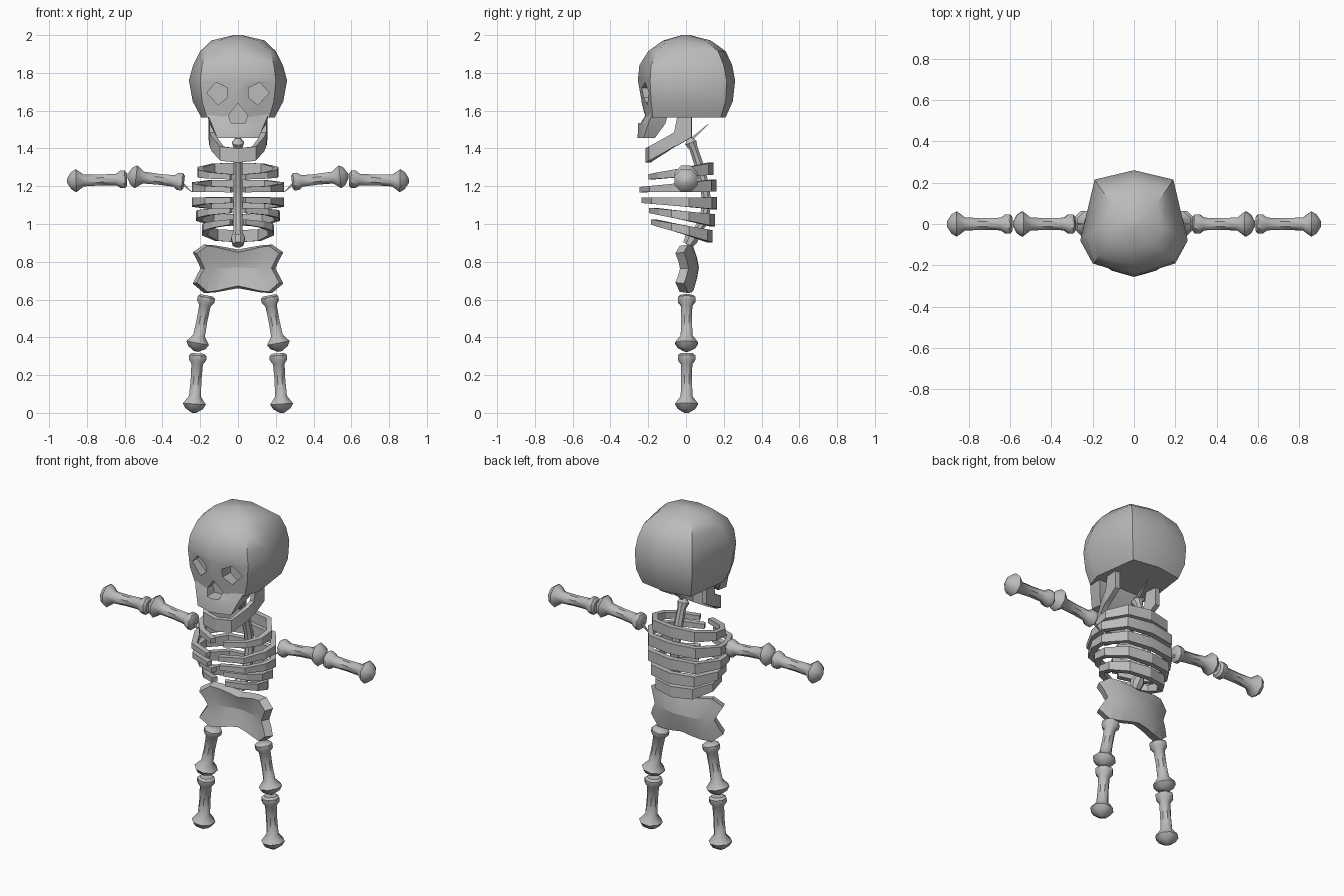
import bpy, bmesh, math
from mathutils import Vector

if "Cube" in bpy.data.objects:
    bpy.data.objects.remove(bpy.data.objects["Cube"])

bone_mat = bpy.data.materials.new("bone_grey")
bone_mat.diffuse_color = (0.5, 0.5, 0.5, 1)
bone_mat.use_nodes = True
bone_mat.node_tree.nodes["Principled BSDF"].inputs["Base Color"].default_value = bone_mat.diffuse_color


def finish(name, bm, angle=40):
    """Clean normals, mark sharp edges and link the part."""
    bmesh.ops.recalc_face_normals(bm, faces=bm.faces)
    for f in bm.faces:
        f.smooth = True
    for e in bm.edges:
        e.smooth = e.calc_face_angle(3) < math.radians(angle)
    me = bpy.data.meshes.new(name)
    bm.to_mesh(me)
    bm.free()
    me.materials.append(bone_mat)
    ob = bpy.data.objects.new(name, me)
    bpy.context.collection.objects.link(ob)
    return ob


def loft(rings):
    """Bridge closed rings of equal length; cap both ends."""
    bm = bmesh.new()
    rows = [[bm.verts.new(p) for p in r] for r in rings]
    n = len(rows[0])
    for a, b in zip(rows, rows[1:]):
        for i in range(n):
            j = (i + 1) % n
            bm.faces.new((a[i], a[j], b[j], b[i]))
    bm.faces.new(rows[0])
    bm.faces.new(rows[-1])
    return bm


def mirror_ring(half, z):
    """Half outline from front to back, mirrored into a full ring."""
    full = half + [(-x, y) for x, y in half[-2:0:-1]]
    return [(x, y, z) for x, y in full]


def sweep(name, pts, radii, ref, sides=8, angle=40):
    pts = [Vector(p) for p in pts]
    rings = []
    for i, p in enumerate(pts):
        t = (pts[min(i + 1, len(pts) - 1)] - pts[max(i - 1, 0)]).normalized()
        u = t.cross(Vector(ref)).normalized()
        v = t.cross(u)
        rings.append([p + radii[i] * (u * math.cos(a) + v * math.sin(a))
                      for a in (2 * math.pi * (k + .5) / sides for k in range(sides))])
    return finish(name, loft(rings), angle)


def limb_bone(name, a, b):
    a, b = Vector(a), Vector(b)
    prof = [(0, .036), (.035, .05), (.11, .05), (.18, .033), (.45, .031),
            (.72, .034), (.85, .066), (.93, .05), (1, .012)]
    return sweep(name, [a.lerp(b, t) for t, _ in prof], [r for _, r in prof], (0, 1, 0))


def band(name, half, thick):
    """Flat strip mirrored over x; half = (x, y, z_low, z_high) from the centre out."""
    path = [(-x, y, lo, hi) for x, y, lo, hi in half[:0:-1]] + half
    rings = []
    for i, (x, y, lo, hi) in enumerate(path):
        p, q = path[max(i - 1, 0)], path[min(i + 1, len(path) - 1)]
        n = Vector((q[1] - p[1], p[0] - q[0], 0)).normalized() * thick / 2
        rings.append([(x + n.x, y + n.y, lo), (x + n.x, y + n.y, hi),
                      (x - n.x, y - n.y, hi), (x - n.x, y - n.y, lo)])
    return finish(name, loft(rings), 20)


def prism(name, outline, y0, y1):
    ob = finish(name, loft([[(x, y, z) for x, z in outline] for y in (y0, y1)]))
    ob.hide_render = True
    return ob


def carve(ob, cutters):
    for c in cutters:
        m = ob.modifiers.new("carve", 'BOOLEAN')
        m.operation, m.solver, m.object = 'DIFFERENCE', 'EXACT', c
    dg = bpy.context.evaluated_depsgraph_get()
    bm = bmesh.new()
    bm.from_mesh(ob.evaluated_get(dg).to_mesh())
    name = ob.name
    bpy.data.objects.remove(ob)
    return finish(name, bm, 38)


# Skull: z, front y, front corner, side, back corner, back y
skull_rows = [
    (2.0, -.02, (.015, -.015), (.02, 0), (.015, .015), .02),
    (1.972, -.12, (.1, -.1), (.14, -.02), (.11, .1), .13),
    (1.915, -.2, (.17, -.15), (.2, -.04), (.16, .17), .21),
    (1.84, -.247, (.19, -.185), (.238, -.06), (.18, .2), .245),
    (1.76, -.255, (.2, -.19), (.26, -.08), (.19, .215), .26),
    (1.65, -.235, (.19, -.185), (.24, -.08), (.185, .21), .248),
    (1.565, -.23, (.165, -.175), (.195, -.08), (.16, .185), .21)]
skull = finish("skull", loft([mirror_ring([(0, f), b, c, d, (0, e)], z)
                              for z, f, b, c, d, e in skull_rows]))
# Upper jaw
upper_jaw = finish("upper_jaw", loft([
    mirror_ring([(0, -.215), (.17, -.17), (.17, -.09), (0, -.09)], 1.6),
    mirror_ring([(0, -.254), (.14, -.2), (.15, -.11), (0, -.11)], 1.53),
    mirror_ring([(0, -.256), (.11, -.225), (.1, -.165), (0, -.175)], 1.455)]))

# Eye sockets and nose opening
eye = [(.165, 1.695), (.115, 1.75), (.055, 1.72), (.055, 1.67), (.105, 1.63)]
nose = [(0, 1.64), (.05, 1.575), (.038, 1.535), (-.038, 1.535), (-.05, 1.575)]
cutters = [prism("eye_cutter", [(s * x, z) for x, z in eye], -.4, -.15) for s in (1, -1)]
cutters.append(prism("nose_cutter", nose, -.4, -.17))
carve(skull, cutters)
carve(upper_jaw, cutters[2:])
for c in cutters:
    bpy.data.objects.remove(c)

# Lower jaw
band("lower_jaw", [(0, -.2, 1.325, 1.4), (.085, -.185, 1.335, 1.41), (.125, -.1, 1.385, 1.46),
                   (.135, -.06, 1.41, 1.485), (.137, -.045, 1.415, 1.57),
                   (.142, .03, 1.46, 1.57)], .03)

# Spine
spine = [(.02, 1.455, .015), (.025, 1.43, .034), (.04, 1.4, .024), (.07, 1.31, .026),
         (.1, 1.2, .026), (.11, 1.1, .026), (.09, 1.01, .026), (.05, .95, .026),
         (.03, .925, .04), (.01, .89, .03)]
sweep("spine", [(0, y, z) for y, z, _ in spine], [r for _, _, r in spine], (1, 0, 0))
sweep("neck_tip", [(0, .02, 1.44), (0, .12, 1.53)], [.012, .002], (1, 0, 0), 4)

# Ribs: half width, front y, front z, back y, back z
for i, (w, yf, zf, yb, zb) in enumerate([
        (.2, -.185, 1.25, .13, 1.293), (.228, -.23, 1.182, .145, 1.203),
        (.228, -.22, 1.125, .148, 1.11), (.207, -.18, 1.072, .138, 1.02),
        (.175, -.17, 1.01, .125, .935)]):
    half = []
    for x, y in [(0, yb), (.65 * w, yb - .025), (w, .01), (.97 * w, -.07),
                 (.72 * w, yf + .05), (.035, yf)]:
        t = (y - yf) / (yb - yf)
        z, h = zf + (zb - zf) * t, .014 + .018 * t
        half.append((x, y, z - h, z + h))
    band("rib_%d" % (i + 1), half, .032)

# Pelvis: curved plate bulging to the back, waisted at the sides
pelvis = bmesh.new()
cols, rows = 8, 4
# per row: half width, z at the centre, z at the side, forward offset
shape = [(.24, .865, .85, -.025), (.218, .82, .81, -.01), (.198, .77, .765, 0),
         (.22, .715, .725, -.01), (.24, .66, .685, -.025)]
grid = []
for r, (w, zc, zs, off) in enumerate(shape):
    line = []
    for c in range(cols + 1):
        s = c / (cols / 2) - 1
        z = zc + (zs - zc) * abs(s)
        peak = 1 - abs(abs(s) - .72) / (.28 if abs(s) > .72 else .72)
        z += peak * (.042, .02, 0, -.02, -.05)[r]
        line.append(pelvis.verts.new((w * s, .04 + off - .055 * s * s, z)))
    grid.append(line)
for r in range(rows):
    for c in range(cols):
        pelvis.faces.new((grid[r][c], grid[r][c + 1], grid[r + 1][c + 1], grid[r + 1][c]))
bmesh.ops.recalc_face_normals(pelvis, faces=pelvis.faces)
bmesh.ops.solidify(pelvis, geom=pelvis.faces[:], thickness=.05)
mean = sum(v.co.y for v in pelvis.verts) / len(pelvis.verts)
bmesh.ops.translate(pelvis, verts=pelvis.verts, vec=(0, .008 - mean, 0))
finish("pelvis", pelvis, 8)

# Arms and legs
for side, s in (("left", 1), ("right", -1)):
    limb_bone(side + "_upper_arm", (.285 * s, 0, 1.222), (.585 * s, 0, 1.255))
    limb_bone(side + "_forearm", (.588 * s, 0, 1.237), (.905 * s, 0, 1.228))
    limb_bone(side + "_thigh", (.165 * s, .003, .622), (.222 * s, .003, .325))
    limb_bone(side + "_shin", (.212 * s, .003, .315), (.234 * s, .003, 0))
    sweep(side + "_shoulder_tip", [(.29 * s, 0, 1.21), (.245 * s, 0, 1.17)],
          [.01, .002], (0, 1, 0), 4)
